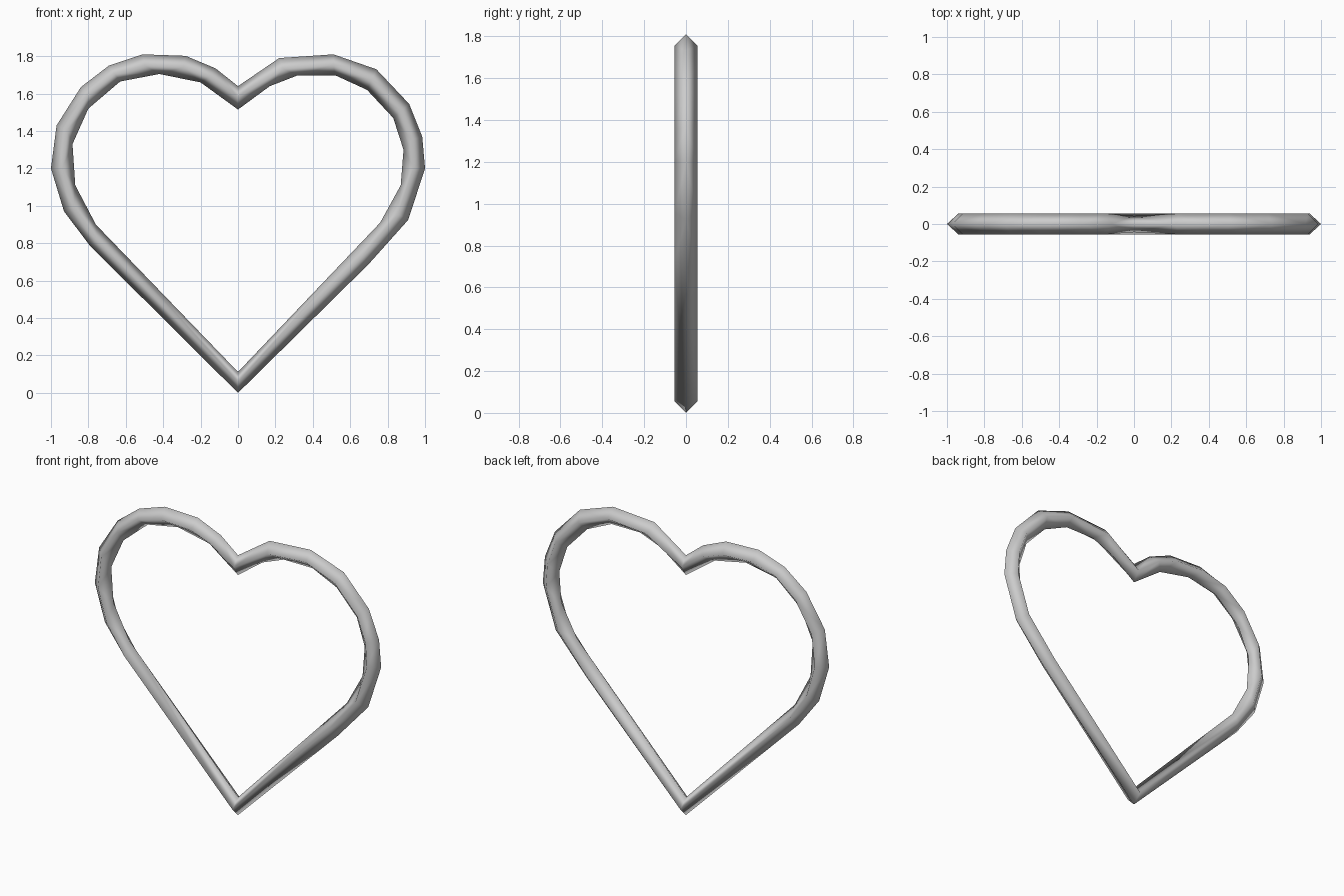
import bpy, bmesh, math
from mathutils import Vector
from mathutils.geometry import intersect_point_line

if "Cube" in bpy.data.objects:
    bpy.data.objects.remove(bpy.data.objects["Cube"])

DEPTH = 0.056                      # half thickness of the tube
CENTRE = Vector((0, 0, 1.0))       # point the heart is wound around

# Outer and inner ridge of each half, from the notch down to the tip (x, z)
HALVES = [
    ([(0, 1.64), (.22, 1.79), (.51, 1.81), (.74, 1.73), (.915, 1.545), (.985, 1.37),
      (1, 1.2), (.91, .925), (.7, .69), (0, 0)],
     [(0, 1.515), (.17, 1.64), (.32, 1.698), (.52, 1.698), (.69, 1.62), (.83, 1.47),
      (.885, 1.3), (.87, 1.11), (.76, .91), (0, .112)]),
    ([(0, 1.64), (-.12, 1.735), (-.28, 1.802), (-.51, 1.81), (-.69, 1.75), (-.84, 1.635),
      (-.97, 1.43), (-1, 1.2), (-.93, .97), (-.79, .785), (0, 0)],
     [(0, 1.515), (-.2, 1.66), (-.42, 1.705), (-.63, 1.665), (-.8, 1.52), (-.885, 1.33),
      (-.87, 1.11), (-.76, .9), (0, .112)]),
]


def turn(p):
    """Angle from straight up, seen from the centre of the heart."""
    return math.atan2(abs(p.x), p.z - CENTRE.z)


def nearest(p, rail):
    """Closest point to p on a polyline."""
    best = None
    for a, b in zip(rail, rail[1:]):
        q, t = intersect_point_line(p, a, b)
        q = a.lerp(b, min(1, max(0, t)))
        if best is None or (q - p).length < (best - p).length:
            best = q
    return best


def middle_rail(outer, inner, y):
    """Front or back ridge, halfway between the outer and inner ridges."""
    mids = [(o + nearest(o, inner)) / 2 for o in outer]
    mids[0] = (outer[0] + inner[0]) / 2
    mids[-1] = (outer[-1] + inner[-1]) / 2
    for i, m in enumerate(mids):
        m.y = y * (0.78 if i == 0 else 1)
    return mids


def bridge(bm, a, b):
    """Strip of triangles between two ridges with different point counts."""
    i = j = 0
    while i < len(a) - 1 or j < len(b) - 1:
        step_a = j == len(b) - 1 or (
            i < len(a) - 1 and turn(a[i + 1].co) <= turn(b[j + 1].co))
        if step_a:
            bm.faces.new((a[i], a[i + 1], b[j]))
            i += 1
        else:
            bm.faces.new((a[i], b[j + 1], b[j]))
            j += 1


bm = bmesh.new()
for outer, inner in HALVES:
    outer = [Vector((x, 0, z)) for x, z in outer]
    inner = [Vector((x, 0, z)) for x, z in inner]
    rails = [outer, middle_rail(outer, inner, -DEPTH),
             inner, middle_rail(outer, inner, DEPTH)]
    rails = [[bm.verts.new(p) for p in r] for r in rails]
    for k in range(4):
        bridge(bm, rails[k], rails[(k + 1) % 4])

# Weld the two halves at the notch and the tip
bmesh.ops.remove_doubles(bm, verts=bm.verts, dist=0.0005)
bmesh.ops.recalc_face_normals(bm, faces=bm.faces)
for f in bm.faces:
    f.smooth = True

mesh = bpy.data.meshes.new("heart_ring")
bm.to_mesh(mesh)
bm.free()
heart = bpy.data.objects.new("heart_ring", mesh)
bpy.context.collection.objects.link(heart)

grey = bpy.data.materials.new("light grey")
grey.diffuse_color = (0.6, 0.6, 0.6, 1)
grey.use_nodes = True
grey.node_tree.nodes["Principled BSDF"].inputs["Base Color"].default_value = grey.diffuse_color
mesh.materials.append(grey)
